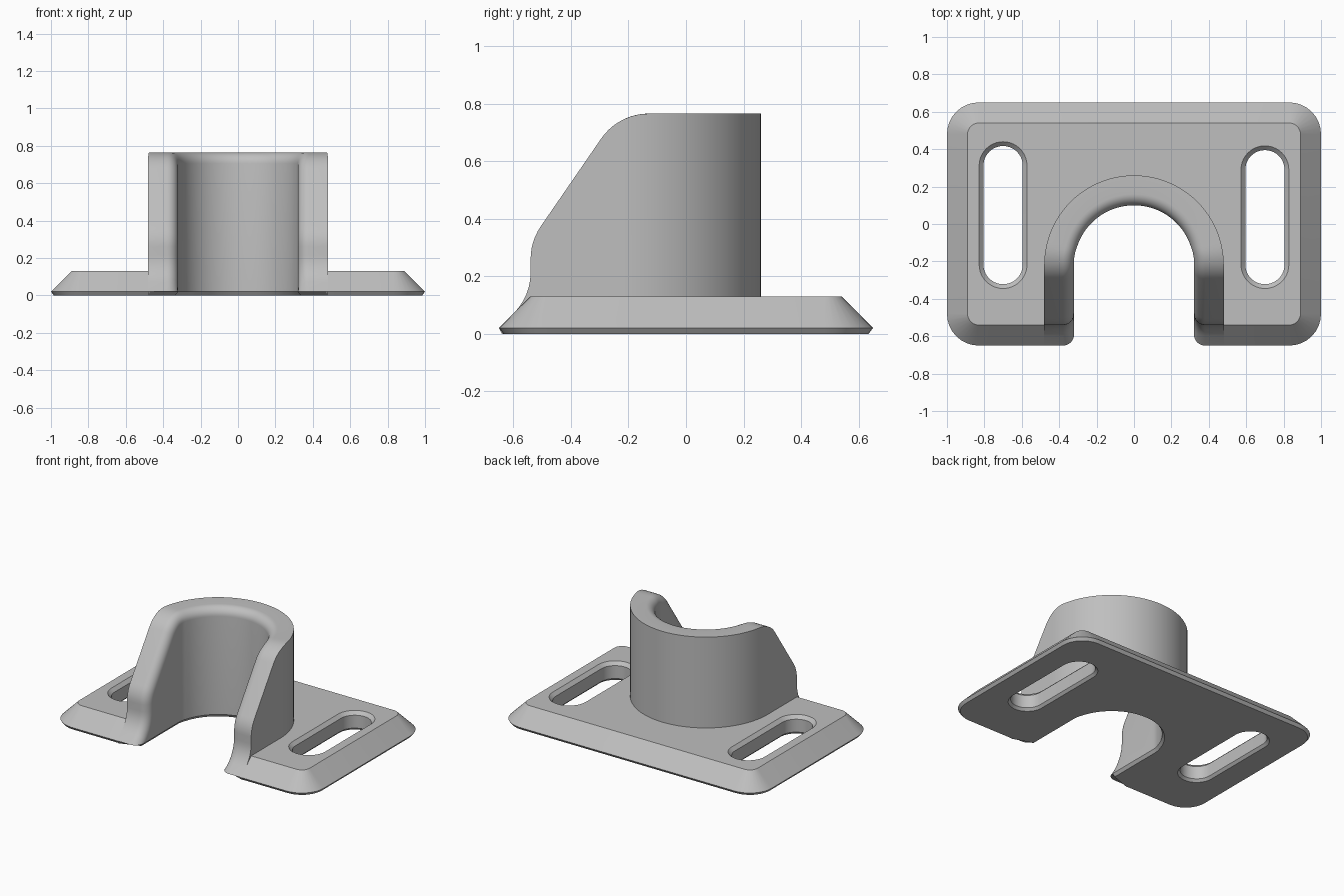
import bpy
import bmesh
from math import sin, cos, acos, sqrt, radians, pi

if "Cube" in bpy.data.objects:
    bpy.data.objects.remove(bpy.data.objects["Cube"])

grey = bpy.data.materials.new("plain_grey")
grey.use_nodes = True
colour = (0.52, 0.52, 0.52, 1)
grey.diffuse_color = colour
grey.node_tree.nodes["Principled BSDF"].inputs["Base Color"].default_value = colour


def loft(name, rings, cap_start=True, cap_end=True):
    """Skin a list of closed rings that have equal point counts."""
    bm = bmesh.new()
    rows = [[bm.verts.new(p) for p in ring] for ring in rings]
    n = len(rows[0])
    for a, b in zip(rows, rows[1:]):
        for i in range(n):
            j = (i + 1) % n
            bm.faces.new((a[i], a[j], b[j], b[i]))
    if cap_start:
        bm.faces.new(rows[0])
    if cap_end:
        bm.faces.new(rows[-1])
    bmesh.ops.remove_doubles(bm, verts=bm.verts, dist=0.0001)
    bmesh.ops.recalc_face_normals(bm, faces=bm.faces)
    mesh = bpy.data.meshes.new(name)
    bm.to_mesh(mesh)
    bm.free()
    mesh.materials.append(grey)
    obj = bpy.data.objects.new(name, mesh)
    bpy.context.collection.objects.link(obj)
    return obj


def activate(obj):
    bpy.ops.object.select_all(action="DESELECT")
    obj.select_set(True)
    bpy.context.view_layer.objects.active = obj


def rounded_box(hx, hy, r, z, steps=8):
    """Rounded rectangle ring at height z."""
    pts = []
    for quarter, (sx, sy) in enumerate([(1, 1), (-1, 1), (-1, -1), (1, -1)]):
        for k in range(steps + 1):
            a = (quarter + k / steps) * pi / 2
            pts.append((sx * (hx - r) + r * cos(a), sy * (hy - r) + r * sin(a), z))
    return pts


def stadium(x, y0, y1, r, z, steps=20):
    """Slot-shaped ring running along y."""
    pts = []
    for start, y in ((0, y1), (pi, y0)):
        for k in range(steps + 1):
            a = start + pi * k / steps
            pts.append((x + r * cos(a), y + r * sin(a), z))
    return pts


def cut(target, cutter):
    cutter.hide_render = True
    activate(target)
    mod = target.modifiers.new("cut", "BOOLEAN")
    mod.operation = "DIFFERENCE"
    mod.solver = "EXACT"
    mod.object = cutter
    bpy.ops.object.modifier_apply(modifier=mod.name)
    bpy.data.objects.remove(cutter)


def smooth(obj):
    activate(obj)
    bpy.ops.object.shade_smooth_by_angle(angle=radians(28))


# Shared dimensions of the U-shaped collar
INNER, OUTER, FILLET, BEND_Y = 0.32, 0.48, 0.06, -0.22
BEND, BLEND_Y, BLEND_Z = 0.2, -0.13, 0.565

# Base plate with sloped rim
plate = loft("base_plate", [
    rounded_box(0.985, 0.635, 0.155, 0),
    rounded_box(1, 0.65, 0.17, 0.02),
    rounded_box(0.89, 0.54, 0.06, 0.13),
])

# Chamfered mounting slots
for x, back in ((-0.7, 0.312), (0.7, 0.29)):
    profile = [(0.14, -0.02), (0.105, 0.017), (0.105, 0.107), (0.15, 0.152)]
    cut(plate, loft("slot_cutter", [stadium(x, -0.217, back, r, z) for r, z in profile]))

# Opening in the plate, filled at its rim by the collar
cut(plate, loft("notch_cutter", [
    stadium(0, -1.5, BEND_Y, OUTER - 0.01, z, 32) for z in (-0.1, 0.3)]))
smooth(plate)


# Collar: half of a U wall with a rounded inner edge, mirrored
def top_at(y):
    """Height and surface tilt of the collar's upper edge."""
    d = max(0, BLEND_Y - y)
    return BLEND_Z + sqrt(BEND * BEND - d * d), acos(d / BEND)


def section(theta, y0, z=None, tilt=None):
    def point(e, depth):
        y = y0 + e * sin(theta)
        h, t = (z, tilt) if z is not None else top_at(y)
        return (e * cos(theta), y + depth * cos(t), h - depth * sin(t))

    outer = point(OUTER, 0)
    pts = [(outer[0], max(outer[1], -0.64), 0), outer]
    for k in range(9):
        a = pi / 2 * k / 8
        pts.append(point(INNER + FILLET * (1 - sin(a)), FILLET * (1 - cos(a))))
    x, y, _ = pts[-1]
    pts.append((x, y, 0.02))
    pts.append((x + 0.015 * cos(theta), y + 0.015 * sin(theta), 0))
    return pts


sections = [section(0, -0.65, 0.02, 0)]
# Flared foot
for k in range(7):
    t = radians(45) * (1 - k / 6)
    sections.append(section(0, -0.74 + BEND * cos(t), 0.213 - BEND * sin(t), t))
# Lower bend of the leg
slope = radians(35)
for k in range(7):
    t = slope * k / 6
    sections.append(section(0, -0.34 - BEND * cos(t), 0.26 + BEND * sin(t), t))
# Upper bend of the leg up to the start of the arc
end_tilt = top_at(BEND_Y)[1]
for k in range(5):
    t = slope + (end_tilt - slope) * k / 5
    sections.append(section(0, BLEND_Y - BEND * cos(t), BLEND_Z + BEND * sin(t), t))
# Quarter arc
for k in range(31):
    sections.append(section(pi / 2 * k / 30, BEND_Y))

collar = loft("collar", sections, cap_end=False)
activate(collar)
mirror = collar.modifiers.new("mirror", "MIRROR")
mirror.use_axis[0] = True
mirror.merge_threshold = 0.001
bpy.ops.object.modifier_apply(modifier=mirror.name)
smooth(collar)
